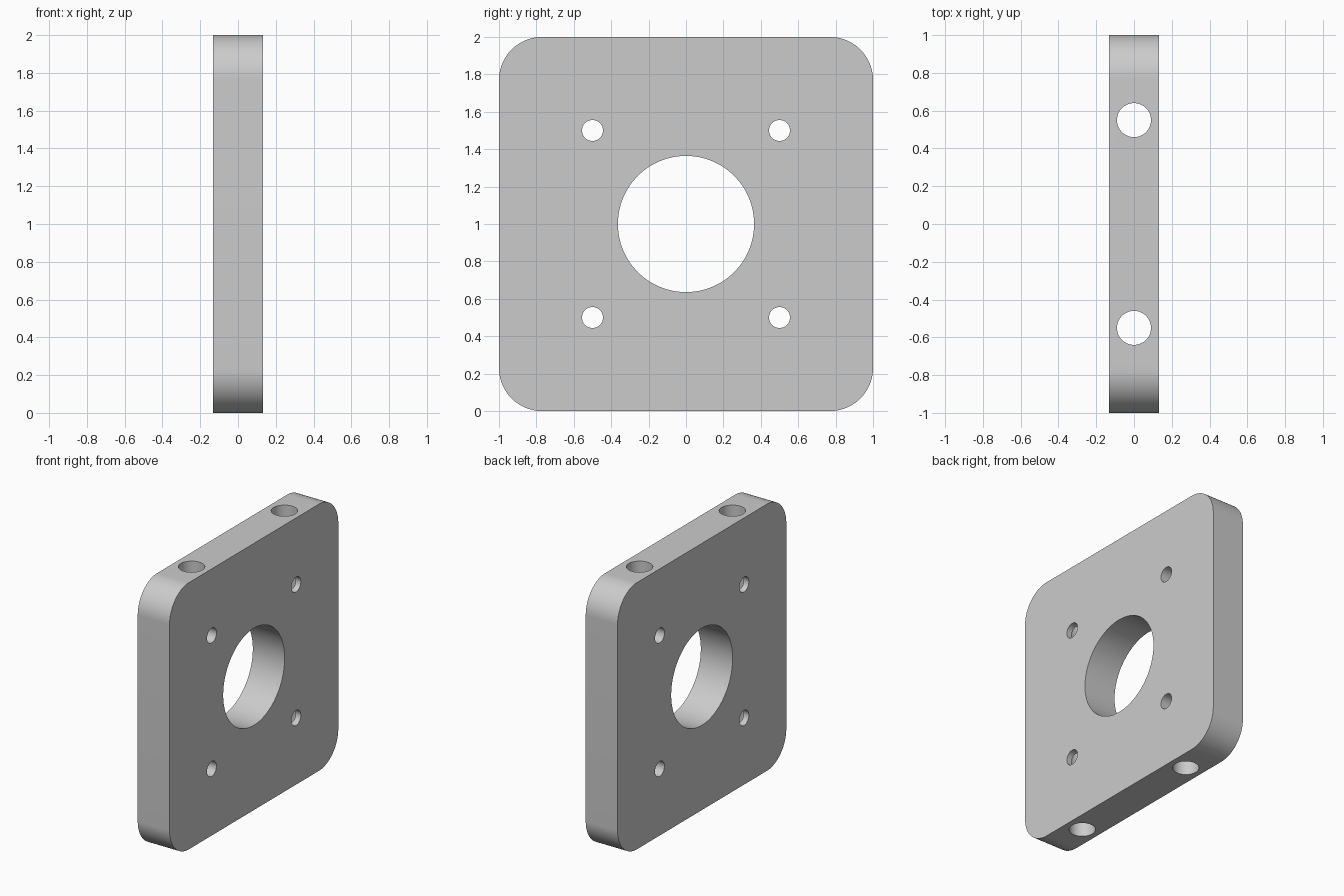
import bpy, bmesh
from math import sin, cos, pi, radians

if "Cube" in bpy.data.objects:
    bpy.data.objects.remove(bpy.data.objects["Cube"])

HALF_T, CORNER = 0.132, 0.23


def make_plate():
    # rounded square profile in the YZ plane, extruded along X
    bm = bmesh.new()
    inner, steps = 1 - CORNER, 24
    ring = []
    for k, (sy, sz) in enumerate([(1, 1), (-1, 1), (-1, -1), (1, -1)]):
        for i in range(steps + 1):
            a = (k + i / steps) * pi / 2
            ring.append(bm.verts.new((-HALF_T, sy * inner + CORNER * cos(a),
                                      1 + sz * inner + CORNER * sin(a))))
    face = bm.faces.new(ring)
    ext = bmesh.ops.extrude_face_region(bm, geom=[face])
    moved = [v for v in ext["geom"] if isinstance(v, bmesh.types.BMVert)]
    bmesh.ops.translate(bm, verts=moved, vec=(2 * HALF_T, 0, 0))
    bmesh.ops.recalc_face_normals(bm, faces=bm.faces)
    mesh = bpy.data.meshes.new("mounting_plate")
    bm.to_mesh(mesh)
    bm.free()
    obj = bpy.data.objects.new("mounting_plate", mesh)
    bpy.context.collection.objects.link(obj)
    return obj


def drill(target, radius, depth, loc, rot=(0, 0, 0), sides=64):
    bpy.ops.mesh.primitive_cylinder_add(vertices=sides, radius=radius, depth=depth,
                                        location=loc, rotation=rot)
    cutter = bpy.context.object
    cutter.name = "hole_cutter"
    cutter.hide_render = True
    mod = target.modifiers.new("hole", 'BOOLEAN')
    mod.operation, mod.solver, mod.object = 'DIFFERENCE', 'EXACT', cutter
    bpy.ops.object.select_all(action='DESELECT')
    target.select_set(True)
    bpy.context.view_layer.objects.active = target
    bpy.ops.object.modifier_apply(modifier=mod.name)
    bpy.data.objects.remove(cutter)


plate = make_plate()
across = (0, pi / 2, 0)

# central bore
drill(plate, 0.364, 1, (0, 0, 1), across, 128)

# edge holes running the full height
for y in (-0.55, 0.55):
    drill(plate, 0.09, 3, (0, y, 1))

# four screw holes
for y in (-0.5, 0.5):
    for z in (0.5, 1.5):
        drill(plate, 0.056, 1, (0, y, z), across, 48)

bpy.ops.object.shade_smooth_by_angle(angle=radians(30))
